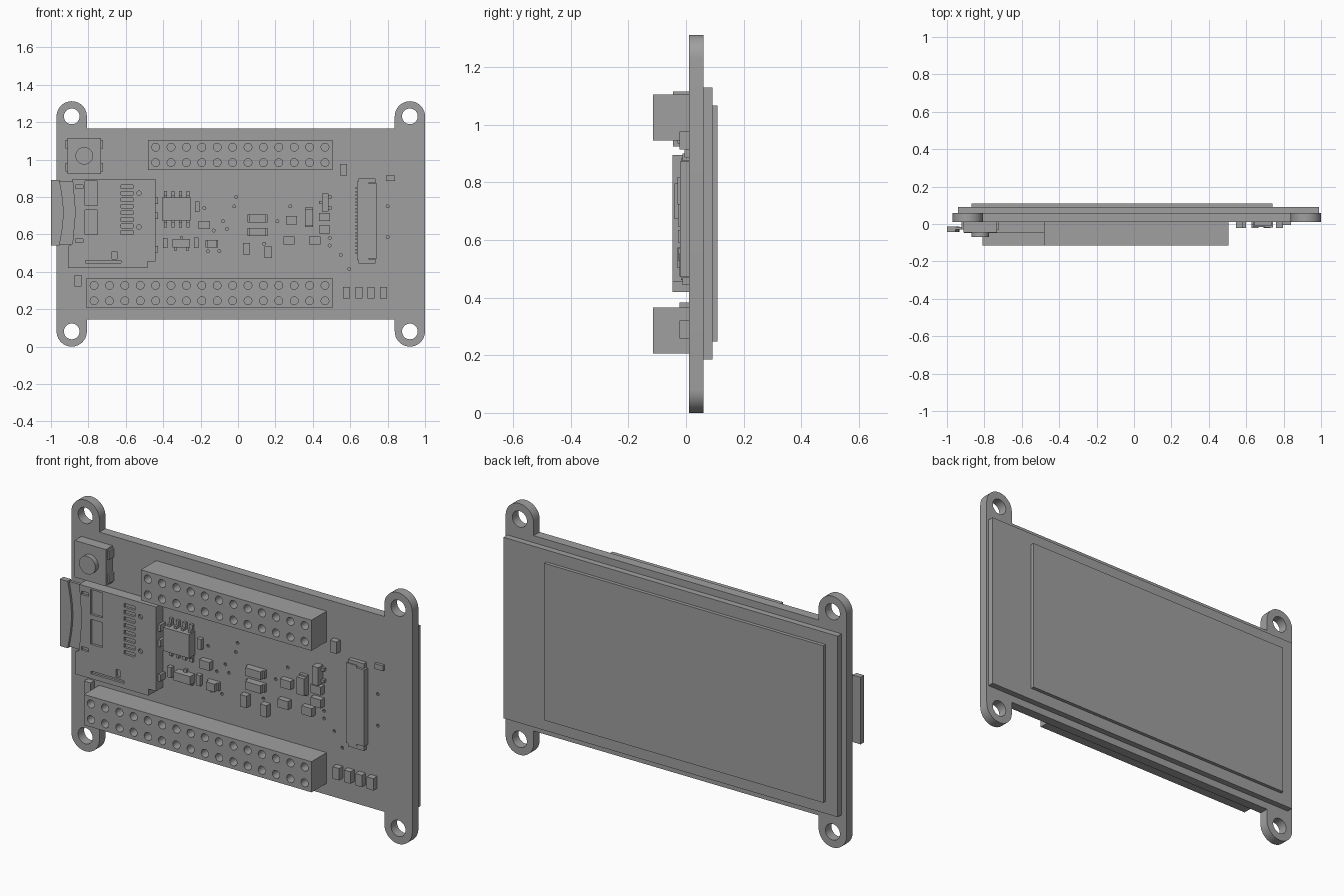
import bpy, bmesh, math
from mathutils import Matrix, Vector

cube = bpy.data.objects.get("Cube")
if cube:
    bpy.data.objects.remove(cube, do_unlink=True)

grey = bpy.data.materials.new("plain grey")
grey.use_nodes = True
COLOUR = (0.35, 0.35, 0.35, 1)
grey.diffuse_color = COLOUR
grey.node_tree.nodes["Principled BSDF"].inputs["Base Color"].default_value = COLOUR

FACE = 0.01   # y of the component side of the board
BACK = 0.06   # y of the display side of the board


def finish(name, bm, smooth=False):
    bmesh.ops.recalc_face_normals(bm, faces=bm.faces)
    mesh = bpy.data.meshes.new(name)
    bm.to_mesh(mesh)
    bm.free()
    mesh.materials.append(grey)
    obj = bpy.data.objects.new(name, mesh)
    bpy.context.collection.objects.link(obj)
    if smooth:
        bpy.ops.object.select_all(action='DESELECT')
        obj.select_set(True)
        bpy.context.view_layer.objects.active = obj
        bpy.ops.object.shade_smooth_by_angle(angle=math.radians(30))
    return obj


def boxes(name, items):
    """Boxes given as centre x, centre z, width, height, front y, back y."""
    bm = bmesh.new()
    for x, z, w, h, y0, y1 in items:
        m = Matrix.Translation((x, (y0 + y1) / 2, z)) @ Matrix.Diagonal((w, y1 - y0, h, 1))
        bmesh.ops.create_cube(bm, size=1, matrix=m)
    return finish(name, bm)


def circle(x, z, r, n=24):
    return [(x + r * math.cos(math.tau * i / n), z + r * math.sin(math.tau * i / n)) for i in range(n)]


def rect(x, z, w, h):
    return [(x + sx * w / 2, z + sz * h / 2) for sx, sz in ((-1, -1), (1, -1), (1, 1), (-1, 1))]


def plate(name, loops, y0, y1):
    """Upright plate: the first loop is the outline, the others are holes."""
    curve = bpy.data.curves.new(name, 'CURVE')
    curve.dimensions = '2D'
    curve.fill_mode = 'BOTH'
    curve.extrude = (y1 - y0) / 2
    for loop in loops:
        spline = curve.splines.new('POLY')
        spline.points.add(len(loop) - 1)
        for p, (x, z) in zip(spline.points, loop):
            p.co = (x, z, 0, 1)
        spline.use_cyclic_u = True
    temp = bpy.data.objects.new(name + "_outline", curve)
    bpy.context.collection.objects.link(temp)
    deps = bpy.context.evaluated_depsgraph_get()
    mesh = bpy.data.meshes.new_from_object(temp.evaluated_get(deps))
    bpy.data.objects.remove(temp, do_unlink=True)
    bm = bmesh.new()
    bm.from_mesh(mesh)
    bpy.data.meshes.remove(mesh)
    bmesh.ops.remove_doubles(bm, verts=bm.verts, dist=0.0002)
    bm.transform(Matrix.Translation((0, (y0 + y1) / 2, 0)) @ Matrix.Rotation(math.pi / 2, 4, 'X'))
    return finish(name, bm, True)


# Circuit board with four rounded mounting ears and small vias
CX, CZ = 0.015, 0.656
HX, HZ, R, EDGE = 0.904, 0.575, 0.081, 0.51
ear = [(HX - R, EDGE)] + [(HX + R * math.cos(t), HZ + R * math.sin(t))
                          for t in (math.pi * (1 - i / 20) for i in range(21))]
outline = []
for sx, sz in ((1, 1), (1, -1), (-1, -1), (-1, 1)):
    part = [(CX + sx * x, CZ + sz * z) for x, z in ear]
    outline += part if sx * sz > 0 else part[::-1]
holes = [circle(CX + sx * HX, CZ + sz * HZ, 0.042, 32) for sx in (-1, 1) for sz in (-1, 1)]
vias = [(-.01, .8), (-.18, .74), (-.02, .75), (-.06, .63), (-.08, .67), (-.13, .62),
        (-.1, .51), (-.16, .51), (.14, .55), (.49, .58), (.49, .54), (.8, .75),
        (.8, .585), (.55, .49), (.595, .415), (.28, .75), (.21, .67)]
plate("circuit_board", [outline] + holes + [circle(x, z, .008, 10) for x, z in vias], FACE, BACK)

# Display panel and its raised active area
boxes("display_panel", [(.024, .657, 1.93, .945, BACK, .092)])
boxes("display_glass", [(-.065, .657, 1.61, .82, .092, .11)])

# Two-row socket headers
PITCH = 0.0823


def header(name, columns, z):
    last = 0.465
    xs = [last - PITCH * i for i in range(columns)]
    x = (xs[0] + xs[-1]) / 2
    w = xs[0] - xs[-1] + 0.08
    pins = [circle(px, z + s * PITCH / 2, .021, 16) for px in xs for s in (-1, 1)]
    plate(name, [rect(x, z, w, .16)] + pins, -.115, -.03)
    boxes(name + "_base", [(x, z, w, .16, -.03, FACE)])


header("upper_header", 12, 1.025)
header("lower_header", 16, .286)

# Push button with corner tabs and round plunger
BX, BZ = -.822, 1.02
boxes("button_body", [(BX, BZ, .18, .192, -.045, FACE)])
boxes("button_tabs", [(BX + sx * .088, BZ + sz * .062, .022, .045, -.03, FACE)
                      for sx in (-1, 1) for sz in (-1, 1)])
plate("button_plunger", [circle(BX, BZ, .047, 32)], -.07, -.045)

# Card socket: metal shell with cut slots over a solid body
shell = [(-.885, .895), (-.44, .895), (-.44, .455), (-.485, .455), (-.485, .42),
         (-.91, .42), (-.91, .535), (-.885, .55), (-.87, .72)]
slots = [rect(-.785, .82, .068, .13), rect(-.785, .665, .068, .13),
         rect(-.72, .453, .19, .014), rect(-.66, .488, .025, .04)]
slots += [rect(-.593, .855 - .035 * i, .064, .02) for i in range(8)]
slots += [rect(-.85, z, .04, .018) for z in (.855, .565)]
slots += [circle(-.53, z, .012, 12) for z in (.82, .64)]
plate("card_socket_shell", [shell] + slots, -.047, -.035)
plate("card_socket_body", [shell], -.035, FACE)
boxes("card_socket_latches", [(-.437, z, .02, .035, -.03, FACE) for z in (.78, .7, .52)])

# Memory card with a curved grip lip
bow = [(-.955 + .022 * math.sin(math.pi * i / 12), .89 - .35 * i / 12) for i in range(13)]
plate("memory_card", [[(-.99, .885), (-.8, .885), (-.8, .545), (-.99, .545)]], -.03, -.015)
plate("memory_card_lip", [[(-1, .54), (-1, .89)] + bow], -.042, -.013)

# Eight-lead chip
boxes("memory_chip", [(-.33, .735, .15, .123, -.04, FACE)])
leads = []
for i in range(4):
    for s in (-1, 1):
        x = -.388 + .04 * i
        leads += [(x, .735 + s * .083, .016, .03, -.005, FACE),
                  (x, .735 + s * .066, .016, .014, -.02, FACE)]
boxes("memory_chip_leads", leads)

# Three-lead transistors
boxes("transistors", [(-.303, .552, .095, .044, -.03, FACE), (.466, .771, .036, .095, -.03, FACE)])
boxes("transistor_leads", [(-.335, .525, .016, .02, -.005, FACE), (-.27, .525, .016, .02, -.005, FACE),
                           (-.303, .58, .016, .02, -.005, FACE), (.443, .771, .02, .016, -.005, FACE),
                           (.49, .8, .02, .016, -.005, FACE), (.49, .74, .02, .016, -.005, FACE)])

# Small chip components: upright, lying and larger ones
upright = [(.565, .945), (-.855, .352), (.045, .523), (.162, .505)]
upright += [(.58 + .066 * i, .289) for i in range(4)]
boxes("upright_capacitors", [(x, z, .038, .062, -.022, FACE) for x, z in upright])
slim = [(-.217, .747), (-.39, .554), (-.223, .556)]
boxes("slim_resistors", [(x, z, .024, .055, -.012, FACE) for x, z in slim])
lying = [(-.18, .65), (.272, .567), (.286, .675), (.41, .567), (.462, .693), (.462, .626)]
boxes("lying_capacitors", [(x, z, .06, .044, -.02, FACE) for x, z in lying])
boxes("flat_resistor", [(.816, .9, .048, .028, -.005, FACE)])
diodes = [(.105, .685, .09, .042), (.105, .613, .09, .042), (.38, .692, .042, .09), (-.14, .55, .05, .042)]
boxes("diodes", [(x, z, w, h, -.028, FACE) for x, z, w, h in diodes])
boxes("diode_terminals", [(x, z, w + .016 * (w > h), h + .016 * (h > w), -.008, FACE)
                          for x, z, w, h in diodes])

# Ribbon cable connector with flap, end latches and fine contacts
boxes("ribbon_connector", [(.667, .672, .06, .42, -.017, FACE)])
boxes("ribbon_connector_flap", [(.719, .672, .048, .40, -.02, FACE)])
boxes("ribbon_connector_ends", [(.69, .672 + s * .215, .09, .025, -.012, FACE) for s in (-1, 1)])
boxes("ribbon_connector_contacts", [(.634, .5 + .0182 * i, .014, .008, -.005, FACE) for i in range(20)])
